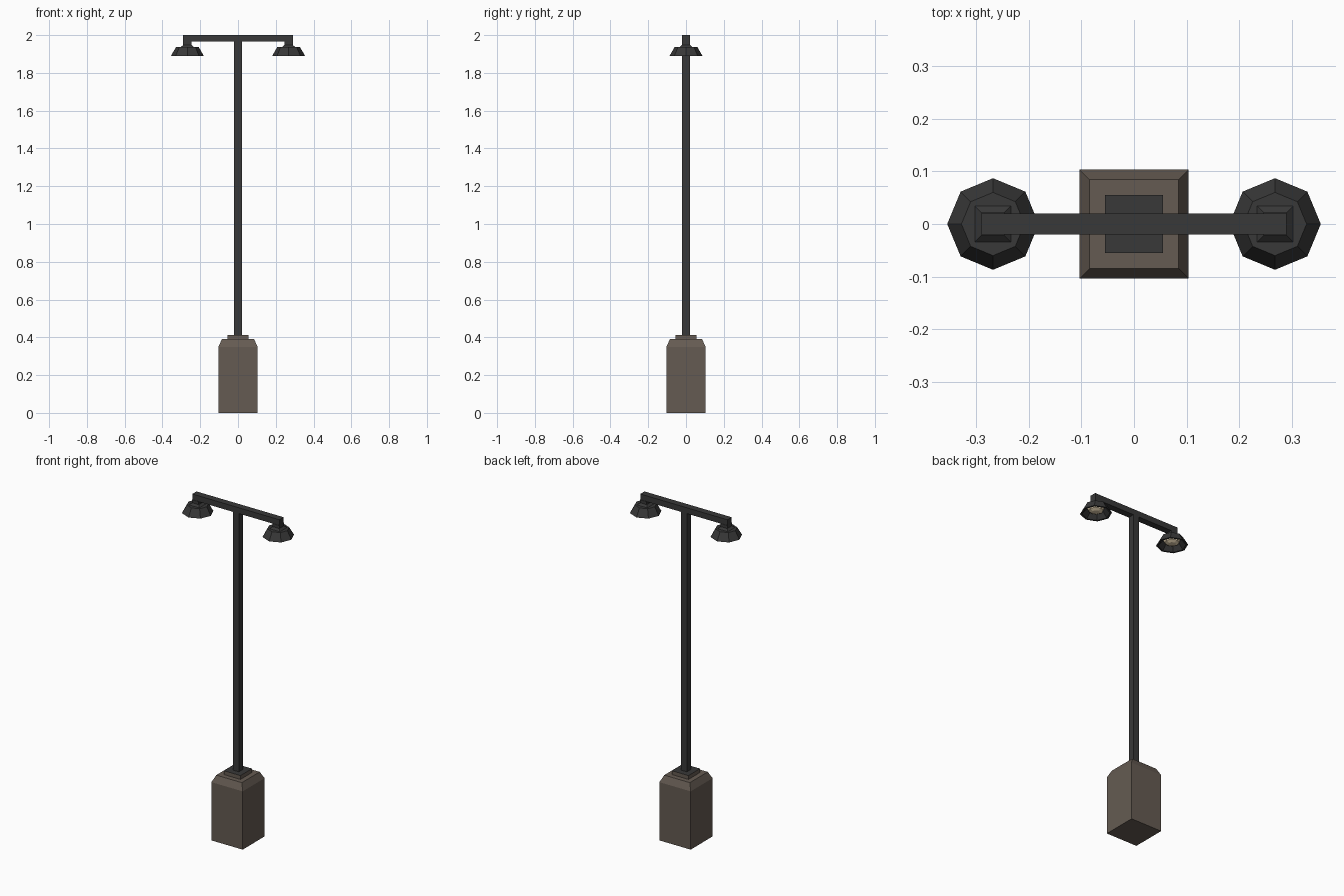
import bpy, bmesh, math

if "Cube" in bpy.data.objects:
    bpy.data.objects.remove(bpy.data.objects["Cube"])


def material(name, rgb):
    m = bpy.data.materials.new(name)
    m.diffuse_color = (*rgb, 1)
    m.use_nodes = True
    m.node_tree.nodes["Principled BSDF"].inputs["Base Color"].default_value = m.diffuse_color
    return m


STONE = material("stone", (0.13, 0.105, 0.085))
METAL = material("dark_metal", (0.04, 0.04, 0.04))
GLOW = material("lamp_glow", (0.75, 0.62, 0.42))


def loft(name, rings, sides, mat, x=0, cap_start=True, cap_end=True):
    """Stack of regular polygons; rings are (size, z). Squares use half-widths."""
    bm = bmesh.new()
    turn, scale = (math.pi / 4, math.sqrt(2)) if sides == 4 else (0, 1)
    loops = []
    for r, z in rings:
        angles = [turn + 2 * math.pi * i / sides for i in range(sides)]
        loops.append([bm.verts.new((x + r * scale * math.cos(a),
                                    r * scale * math.sin(a), z)) for a in angles])
    for a, b in zip(loops, loops[1:]):
        for i in range(sides):
            j = (i + 1) % sides
            bm.faces.new((a[i], a[j], b[j], b[i]))
    if cap_start:
        bm.faces.new(loops[0][::-1])
    if cap_end:
        bm.faces.new(loops[-1])
    bmesh.ops.recalc_face_normals(bm, faces=bm.faces)
    mesh = bpy.data.meshes.new(name)
    bm.to_mesh(mesh)
    bm.free()
    ob = bpy.data.objects.new(name, mesh)
    bpy.context.collection.objects.link(ob)
    mesh.materials.append(mat)
    return ob


# Chamfered stone pedestal and its mounting plate with a dark top
loft("pedestal", [(0.104, 0), (0.104, 0.35), (0.085, 0.39)], 4, STONE)
plate = loft("mounting_plate", [(0.055, 0.39), (0.055, 0.413)], 4, STONE)
plate.data.materials.append(METAL)
for f in plate.data.polygons:
    if f.normal.z > 0.9:
        f.material_index = 1

# Square pole and crossbar
loft("pole", [(0.02, 0.413), (0.02, 1.965)], 4, METAL)
arm = loft("crossbar", [(0.02, 1.965), (0.02, 2.0)], 4, METAL)
for v in arm.data.vertices:
    v.co.x *= 0.29 / 0.02

# Two hanging lamps: neck, square cap, octagonal hollow shade, bulb
for side, x in (("left", -0.268), ("right", 0.268)):
    loft(side + "_neck", [(0.04, 1.932), (0.022, 1.948), (0.022, 1.966)], 4, METAL, x)
    loft(side + "_shade", [(0.046, 1.925), (0.076, 1.89), (0.087, 1.89),
                           (0.06, 1.937)], 8, METAL, x)
    loft(side + "_bulb", [(0.022, 1.897), (0.04, 1.906), (0.046, 1.924)], 8, GLOW, x)
